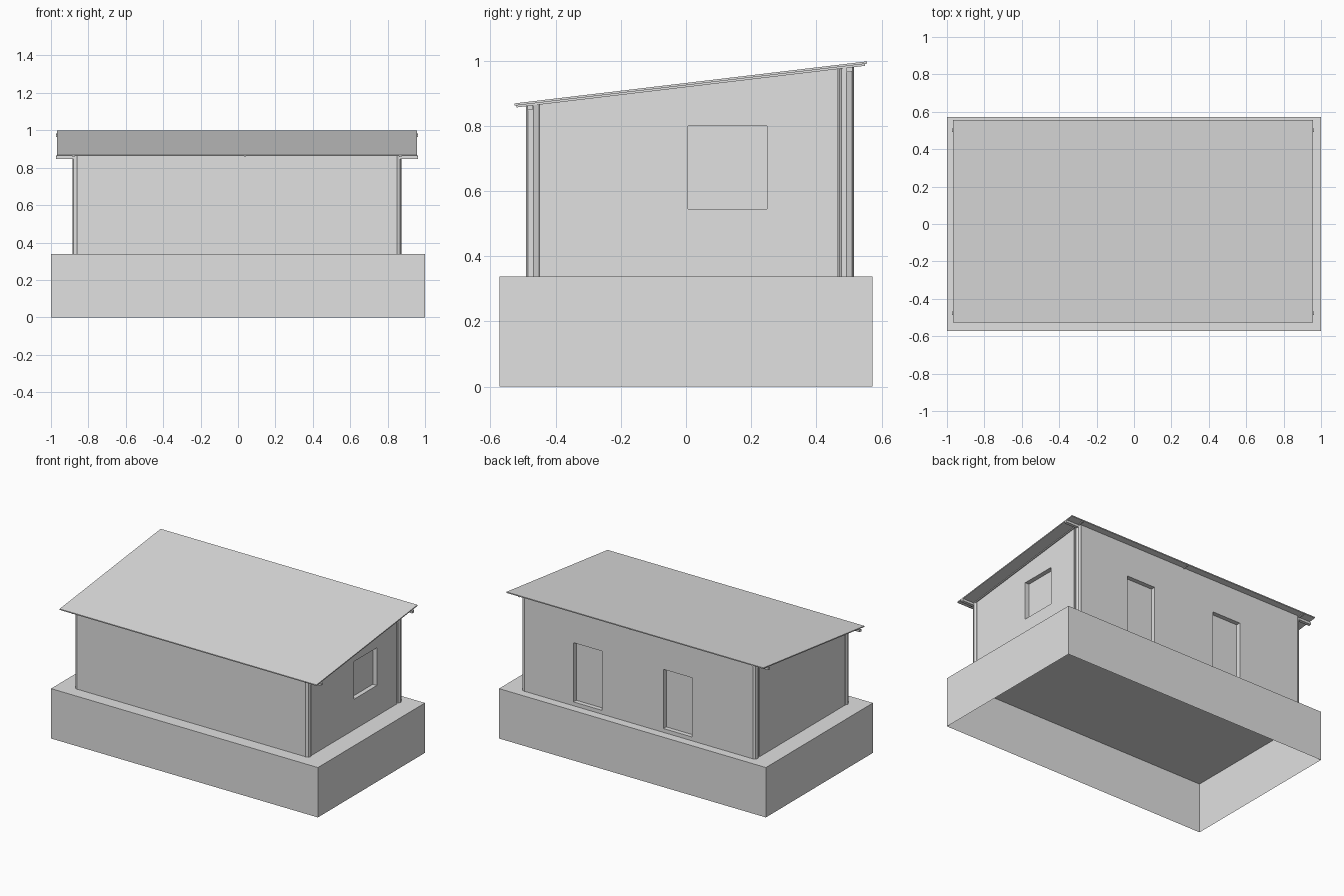
import bpy, bmesh
from math import cos, sin, pi

if "Cube" in bpy.data.objects:
    bpy.data.objects.remove(bpy.data.objects["Cube"], do_unlink=True)

grey = bpy.data.materials.new("plain grey")
grey.use_nodes = True
GREY = (0.75, 0.75, 0.75, 1)
grey.diffuse_color = GREY
grey.node_tree.nodes["Principled BSDF"].inputs["Base Color"].default_value = GREY

BASE = 0.338
EAVE_Y, RIDGE_Y = -0.527, 0.555
EAVE_Z, RIDGE_Z = 0.869, 0.998
SHEET = 0.007
SLOPE = (RIDGE_Z - EAVE_Z) / (RIDGE_Y - EAVE_Y)
X0, X1, Y0, Y1 = -0.878, 0.867, -0.488, 0.515   # outer wall planes
POST_X = {"right": -0.862, "left": 0.851}
POST_Y = {"front": -0.468, "back": 0.493}
POST_R = 0.023
T = 0.03                                        # wall panel thickness


def under(y):
    """Height of the underside of the roof sheet."""
    return EAVE_Z - SHEET + (y - EAVE_Y) * SLOPE


def finish(name, bm):
    mesh = bpy.data.meshes.new(name)
    bm.to_mesh(mesh)
    bm.free()
    mesh.materials.append(grey)
    ob = bpy.data.objects.new(name, mesh)
    bpy.context.collection.objects.link(ob)
    return ob


def prism(name, xs, ys, bottom, top, open_bottom=False):
    """Box whose bottom and top heights may follow y."""
    bm = bmesh.new()
    bmesh.ops.create_cube(bm, size=1)
    if open_bottom:
        floor = [f for f in bm.faces if f.calc_center_median().z < -0.4]
        bmesh.ops.delete(bm, geom=floor, context="FACES_ONLY")
    for v in bm.verts:
        x = xs[v.co.x > 0]
        y = ys[v.co.y > 0]
        level = top if v.co.z > 0 else bottom
        v.co = (x, y, level(y) if callable(level) else level)
    return finish(name, bm)


def cut(wall, xs, ys, zs):
    """Cut a rectangular opening through a wall panel."""
    tool = prism("opening_cutter", xs, ys, *zs)
    tool.hide_render = True
    tool.hide_viewport = True
    mod = wall.modifiers.new("opening", "BOOLEAN")
    mod.object = tool
    mod.operation = "DIFFERENCE"
    mod.solver = "EXACT"


# Plinth, a shell open underneath
prism("plinth", (-1, 1), (-0.573, 0.573), 0, BASE, open_bottom=True)

# Inner block, which also forms the recessed door and window panels
prism("inner_walls", (X0 + T, X1 - T), (Y0 + T, Y1 - T), BASE, under,
      open_bottom=True)

# Outer wall panels: long walls meet the post centres, end walls fit between
long_span = (POST_X["right"] + 0.003, POST_X["left"] - 0.003)
end_span = (POST_Y["front"] + 0.019, POST_Y["back"] - 0.027)
prism("front_wall", long_span, (Y0, Y0 + T), BASE, under)
back = prism("back_wall", long_span, (Y1 - T, Y1), BASE, under)
prism("right_wall", (X0, X0 + T), end_span, BASE, under)
left = prism("left_wall", (X1 - T, X1), end_span, BASE, under)

# Door and window openings
for x in (0.268, -0.406):
    cut(back, (x, x + 0.214), (Y1 - T - 0.01, Y1 + 0.01), (0.364, 0.765))
cut(left, (X1 - T - 0.01, X1 + 0.01), (0.006, 0.249), (0.545, 0.8))

# Eight-sided corner posts
for side, x in POST_X.items():
    for end, y in POST_Y.items():
        bm = bmesh.new()
        rings = [[bm.verts.new((x + POST_R * cos(i * pi / 4),
                                y + POST_R * sin(i * pi / 4), z))
                  for i in range(8)] for z in (BASE, under(y))]
        low, high = rings
        for i in range(8):
            j = (i + 1) % 8
            bm.faces.new((low[i], low[j], high[j], high[i]))
        bm.faces.new(high)
        finish(f"{end}_{side}_post", bm)

# Roof sheet
prism("roof_sheet", (-0.968, 0.957), (EAVE_Y, RIDGE_Y), under,
      lambda y: under(y) + SHEET)

# Rafters under the sheet
for i, (x, half) in enumerate(((-0.88, 0.006), (0.037, 0.003), (0.868, 0.006))):
    prism(f"rafter_{i + 1}", (x - half, x + half), (-0.52, 0.549),
          lambda y: under(y) - 0.006, under)

# Beams along the eaves, reaching past the sheet
for name, y in (("front_beam", -0.478), ("back_beam", 0.502)):
    prism(name, (-0.973, 0.962), (y - 0.009, y + 0.009),
          lambda v: under(v) - 0.019, lambda v: under(v) - 0.004)
